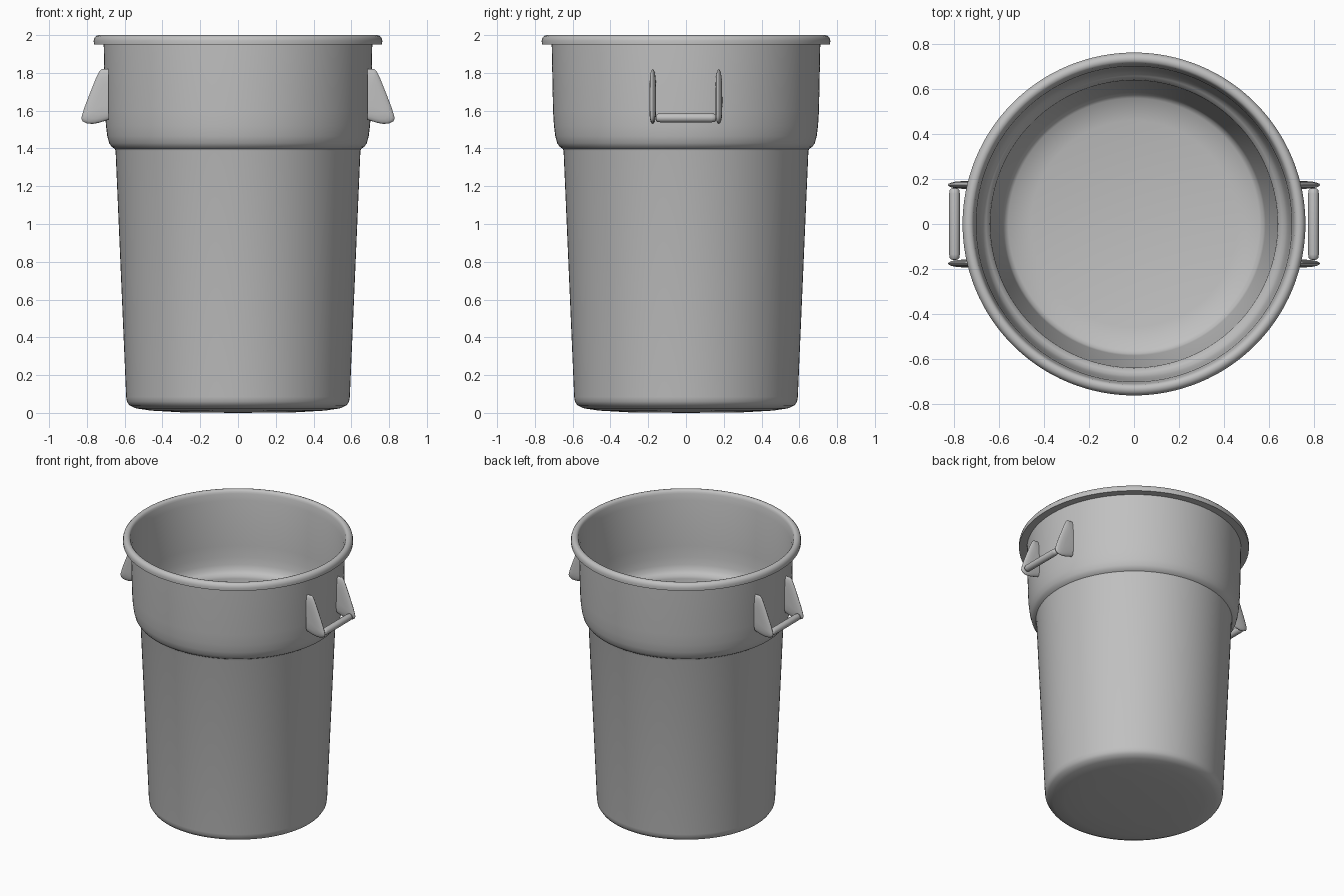
import bpy, bmesh, math

cube = bpy.data.objects.get("Cube")
if cube:
    bpy.data.objects.remove(cube, do_unlink=True)

# Single grey plastic
grey = bpy.data.materials.new("grey_plastic")
grey.use_nodes = True
colour = (0.53, 0.53, 0.53, 1)
grey.diffuse_color = colour
grey.node_tree.nodes["Principled BSDF"].inputs["Base Color"].default_value = colour


def finish(name, bm, angle=40):
    bmesh.ops.remove_doubles(bm, verts=bm.verts, dist=0.00001)
    bmesh.ops.recalc_face_normals(bm, faces=bm.faces)
    mesh = bpy.data.meshes.new(name)
    bm.to_mesh(mesh)
    bm.free()
    mesh.materials.append(grey)
    obj = bpy.data.objects.new(name, mesh)
    bpy.context.collection.objects.link(obj)
    bpy.ops.object.select_all(action='DESELECT')
    obj.select_set(True)
    bpy.context.view_layer.objects.active = obj
    bpy.ops.object.shade_smooth_by_angle(angle=math.radians(angle))
    return obj


def lathe(name, profile, steps=128):
    bm = bmesh.new()
    verts = [bm.verts.new((r, 0, z)) for r, z in profile]
    edges = [bm.edges.new(pair) for pair in zip(verts, verts[1:])]
    bmesh.ops.spin(bm, geom=verts + edges, cent=(0, 0, 0), axis=(0, 0, 1),
                   angle=math.tau, steps=steps)
    return finish(name, bm)


# Thin-walled bin: base, tapered wall, shoulder, upper band, rim, then inside
outer = [(0, 0), (0.3, 0.003), (0.46, 0.012), (0.54, 0.024), (0.575, 0.04),
         (0.588, 0.06), (0.592, 0.085), (0.648, 1.385), (0.652, 1.398),
         (0.668, 1.408), (0.682, 1.428), (0.692, 1.465), (0.699, 1.52),
         (0.704, 1.6), (0.711, 1.95)]
rim = [(0.763, 1.95), (0.764, 1.97), (0.76, 1.985), (0.75, 1.996),
       (0.737, 2.0), (0.724, 1.997), (0.716, 1.988), (0.713, 1.975)]
inner = [(0.703, 1.93), (0.696, 1.6), (0.691, 1.52), (0.684, 1.468),
         (0.675, 1.435), (0.66, 1.417), (0.645, 1.405), (0.64, 1.385),
         (0.586, 0.085), (0.578, 0.062), (0.56, 0.047), (0.46, 0.025), (0, 0.015)]
lathe("bin_body", outer + rim + inner)

# Leaf-shaped handle bracket outline in x and z
leaf = [(0.686, 1.82), (0.722, 1.82), (0.735, 1.808), (0.755, 1.765), (0.785, 1.69),
        (0.812, 1.62), (0.826, 1.575), (0.829, 1.558), (0.822, 1.543),
        (0.8, 1.532), (0.77, 1.53), (0.735, 1.536), (0.686, 1.552)]


def bracket(name, side, y_mid):
    # Outline layers shrink towards both flat sides for a pillowed shape
    bm = bmesh.new()
    layers = []
    count = 10
    for i in range(count + 1):
        t = math.pi * (i / count - 0.5)
        scale = max(math.cos(t), 0.02) ** 0.5
        y = y_mid + 0.018 * math.sin(t)
        layers.append([bm.verts.new((side * (0.686 + (x - 0.686) * scale), y,
                                     1.64 + (z - 1.64) * scale)) for x, z in leaf])
    for a, b in zip(layers, layers[1:]):
        for i in range(len(leaf)):
            j = (i + 1) % len(leaf)
            bm.faces.new((a[i], a[j], b[j], b[i]))
    bm.faces.new(layers[0])
    bm.faces.new(layers[-1])
    finish(name, bm, 50)


def grip(name, side):
    # Round bar with softened ends
    profile = [(0, -0.16), (0.014, -0.159), (0.021, -0.152), (0.024, -0.135),
               (0.024, 0.135), (0.021, 0.152), (0.014, 0.159), (0, 0.16)]
    bar = lathe(name, profile, 24)
    bar.rotation_euler.x = math.radians(90)
    bar.location = (side * 0.8, 0, 1.562)


for side, label in ((1, "left"), (-1, "right")):
    bracket(label + "_handle_front_bracket", side, -0.176)
    bracket(label + "_handle_back_bracket", side, 0.174)
    grip(label + "_handle_grip", side)
